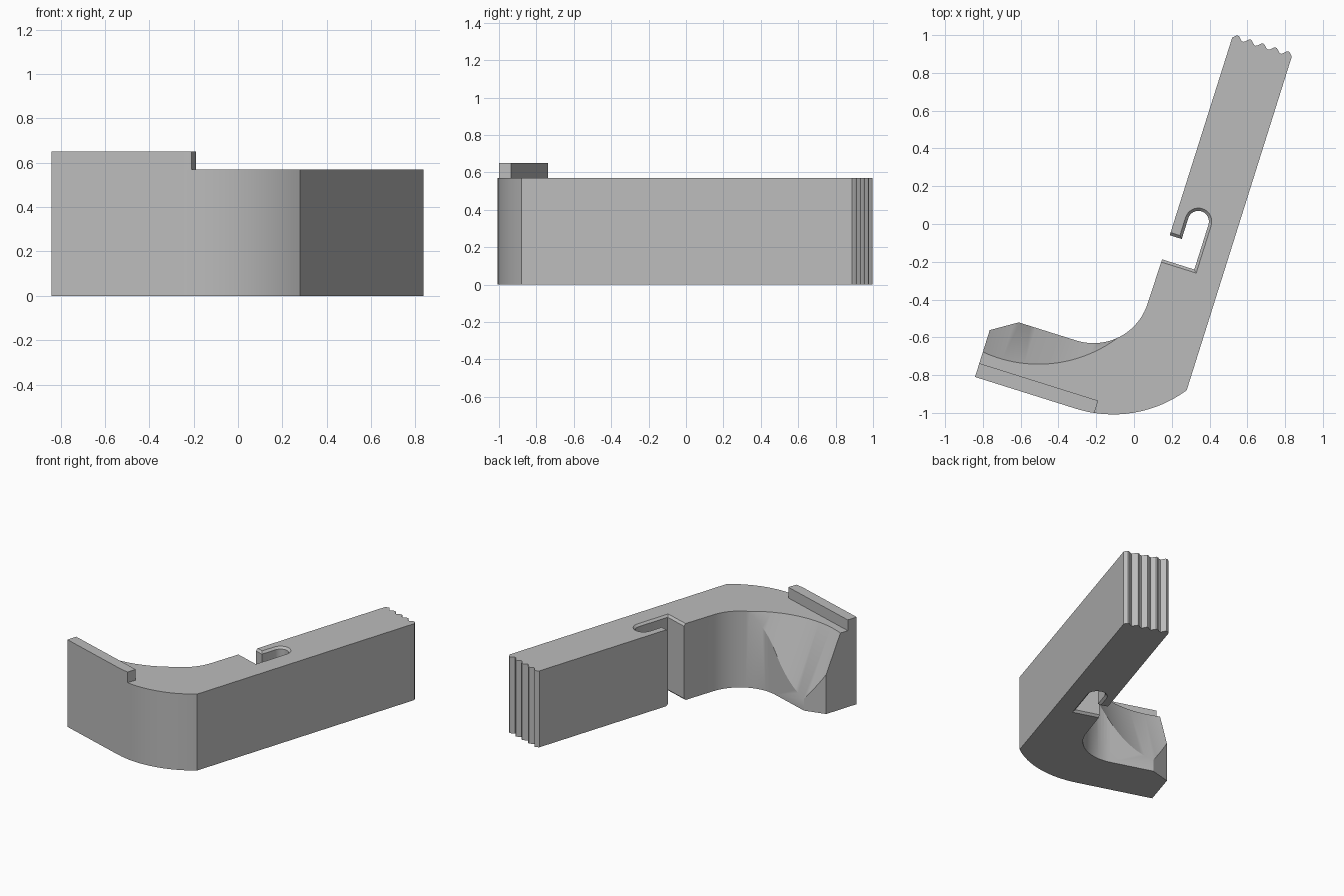
import bpy, bmesh, math
from mathutils import Matrix

cube = bpy.data.objects.get("Cube")
if cube:
    bpy.data.objects.remove(cube)

TURN = Matrix.Rotation(-math.atan2(0.3, 0.954), 4, 'Z')
HEIGHT = 0.57

grey = bpy.data.materials.new("plain grey")
grey.use_nodes = True
grey.diffuse_color = (0.5, 0.5, 0.5, 1)
grey.node_tree.nodes["Principled BSDF"].inputs["Base Color"].default_value = (0.5, 0.5, 0.5, 1)


def arc(cx, cy, r, start, end, n):
    """Points on an arc, angles in degrees."""
    angles = [math.radians(start + (end - start) * i / n) for i in range(n + 1)]
    return [(cx + r * math.cos(a), cy + r * math.sin(a)) for a in angles]


def loft(name, sections):
    """Solid through (z, outline) sections with equal point counts."""
    bm = bmesh.new()
    rings = [[bm.verts.new((x, y, z)) for x, y in pts] for z, pts in sections]
    for low, high in zip(rings, rings[1:]):
        for i in range(len(low)):
            j = (i + 1) % len(low)
            bm.faces.new((low[i], low[j], high[j], high[i]))
    bm.faces.new(rings[0][::-1])
    bm.faces.new(rings[-1])
    bmesh.ops.recalc_face_normals(bm, faces=bm.faces)
    bm.transform(TURN)
    mesh = bpy.data.meshes.new(name)
    bm.to_mesh(mesh)
    bm.free()
    mesh.materials.append(grey)
    ob = bpy.data.objects.new(name, mesh)
    bpy.context.collection.objects.link(ob)
    return ob


def select(ob):
    bpy.ops.object.select_all(action='DESELECT')
    ob.select_set(True)
    bpy.context.view_layer.objects.active = ob


def cut(ob, cutter):
    select(ob)
    mod = ob.modifiers.new("cut", 'BOOLEAN')
    mod.operation = 'DIFFERENCE'
    mod.solver = 'EXACT'
    mod.object = cutter
    bpy.ops.object.modifier_apply(modifier=mod.name)
    bpy.data.objects.remove(cutter)


# Hooked body: rounded heel, long arm with a ridged end, inner bend
heel = arc(0, -0.368, 0.657, -90, -36.2, 16)
ridges = []
for i in range(41):
    x = 0.531 - 0.331 * i / 40
    ridges.append((x, 1.105 + 0.012 * math.cos((x - 0.225) / 0.07 * math.tau)))
bend = arc(-0.105, -0.38, 0.3, 0, -90, 20)
tip = [(-0.426, -0.68), (-0.56, -0.765), (-0.56, -1.025)]
body = loft("hooked_body", [(z, heel + ridges + [(0.198, -0.146)] + bend + tip)
                            for z in (0, HEIGHT)])


# Keyhole notch with chamfered rims
def notch(d):
    return ([(0.1, d - 0.149), (0.392 - d, d - 0.149)]
            + arc(0.321, 0.115, 0.071 - d, 0, 180, 16)
            + [(0.25 + d, 0.015 - d), (0.1, 0.015 - d)])


C = 0.015
cut(body, loft("notch_cutter", [(-C, notch(-C)), (C, notch(C)),
                                (HEIGHT - C, notch(C)), (HEIGHT + C, notch(-C))]))


# Scooped slope on the short arm, a leaning round cut
def scoop(z):
    shift = 0.44 * (HEIGHT - z)
    curve = arc(-0.47, -0.192 + shift, 0.7, -108, -29.5, 32)
    return z, curve + [(0.139, 0.1 + shift), (-0.686, 0.1 + shift)]


cut(body, loft("scoop_cutter", [scoop(-0.05), scoop(HEIGHT + 0.03)]))

# Raised lip along the outer edge of the short arm
lip_outline = ([(-0.56, -0.949), (-0.56, -1.025)]
               + arc(0, -0.368, 0.657, -90, -81.3, 4) + [(0.1, -0.949)])
lip = loft("raised_lip", [(z, lip_outline) for z in (HEIGHT, 0.65)])

for ob in (body, lip):
    select(ob)
    bpy.ops.object.shade_smooth_by_angle(angle=math.radians(25))
